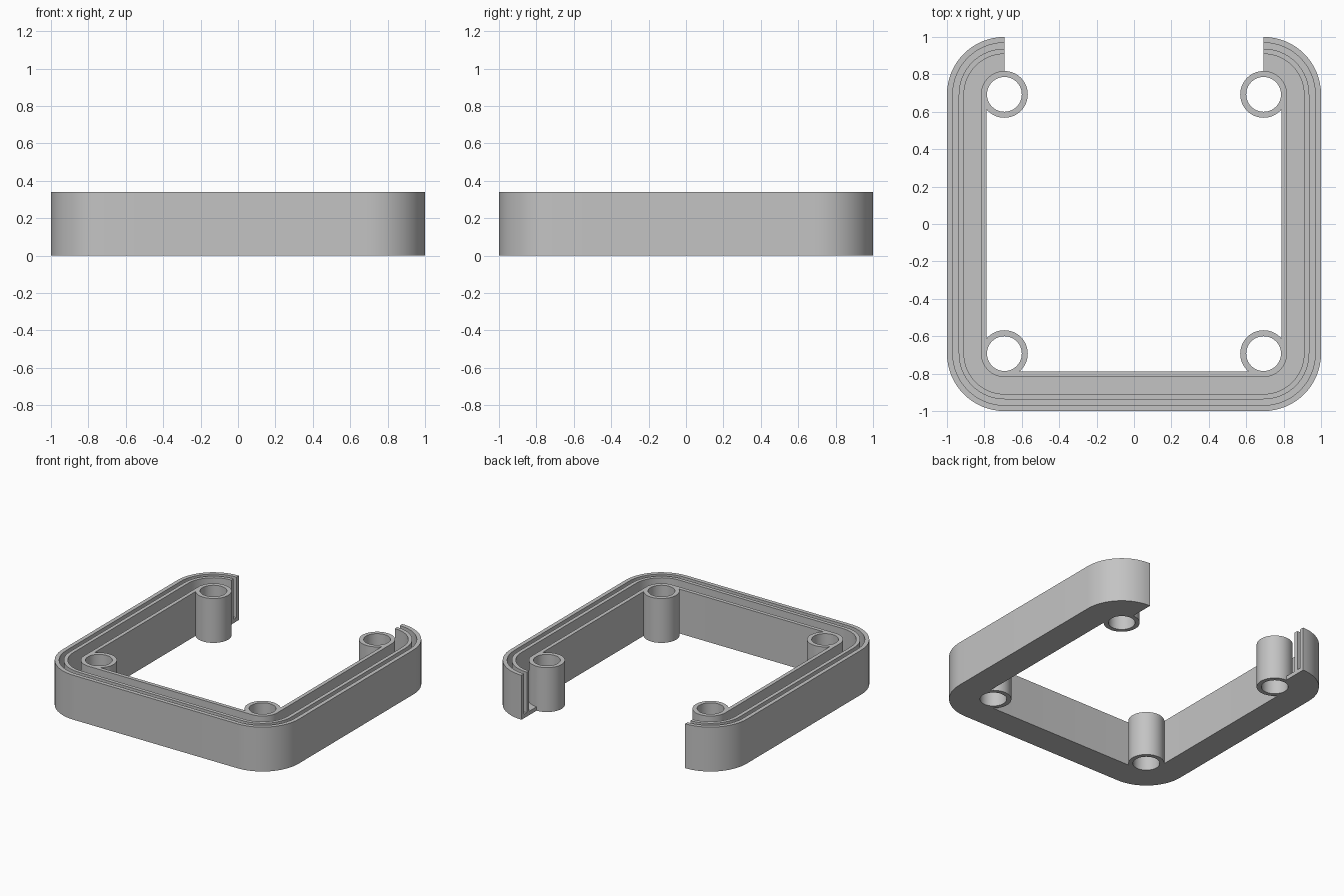
import bpy, bmesh, math

cube = bpy.data.objects.get("Cube")
if cube:
    bpy.data.objects.remove(cube, do_unlink=True)

H = 0.34          # overall height
C = 0.693         # corner and post centre
R = 1.0 - C       # outer corner radius
FLOOR = 0.03      # base thickness
SEG = 16          # segments per quarter turn

grey = bpy.data.materials.new("plain grey")
grey.use_nodes = True
colour = (0.55, 0.55, 0.55, 1)
grey.diffuse_color = colour
grey.node_tree.nodes["Principled BSDF"].inputs["Base Color"].default_value = colour


def finish(bm, name):
    bmesh.ops.recalc_face_normals(bm, faces=bm.faces)
    mesh = bpy.data.meshes.new(name)
    bm.to_mesh(mesh)
    bm.free()
    obj = bpy.data.objects.new(name, mesh)
    bpy.context.collection.objects.link(obj)
    mesh.materials.append(grey)
    bpy.ops.object.select_all(action='DESELECT')
    obj.select_set(True)
    bpy.context.view_layer.objects.active = obj
    bpy.ops.object.shade_smooth_by_angle(angle=math.radians(30))
    return obj


# Path: four rounded corners, open along the back
path = []
for cx, cy, start in ((-C, C, 90), (-C, -C, 180), (C, -C, 270), (C, C, 0)):
    for i in range(SEG + 1):
        path.append((cx, cy, math.radians(start + 90 * i / SEG)))

# Comb cross-section: (inset from the outer face, height)
section = [(0, 0), (0, H), (0.031, H), (0.031, FLOOR), (0.063, FLOOR), (0.063, H),
           (0.091, H), (0.091, FLOOR), (0.182, FLOOR), (0.182, H), (0.211, H), (0.211, 0)]

# Frame with grooved rim
bm = bmesh.new()
rings = [[bm.verts.new((cx + (R - d) * math.cos(a), cy + (R - d) * math.sin(a), z))
          for d, z in section] for cx, cy, a in path]
n = len(section)
for r0, r1 in zip(rings, rings[1:]):
    for j in range(n):
        k = (j + 1) % n
        bm.faces.new((r0[j], r0[k], r1[k], r1[j]))
bm.faces.new(rings[0])
bm.faces.new(rings[-1])
finish(bm, "grooved_frame")


# Hollow screw posts
def post(name, x, y):
    bm = bmesh.new()
    prof = [(0.125, 0), (0.125, H), (0.093, H), (0.093, 0)]
    count = SEG * 4
    rings = [[bm.verts.new((x + r * math.cos(math.tau * i / count),
                            y + r * math.sin(math.tau * i / count), z))
              for r, z in prof] for i in range(count)]
    for i in range(count):
        r0, r1 = rings[i], rings[(i + 1) % count]
        for j in range(4):
            k = (j + 1) % 4
            bm.faces.new((r0[j], r0[k], r1[k], r1[j]))
    finish(bm, name)


for sx, side in ((1, "left"), (-1, "right")):
    for sy, end in ((1, "back"), (-1, "front")):
        post(f"{end}_{side}_post", sx * C, sy * C)
